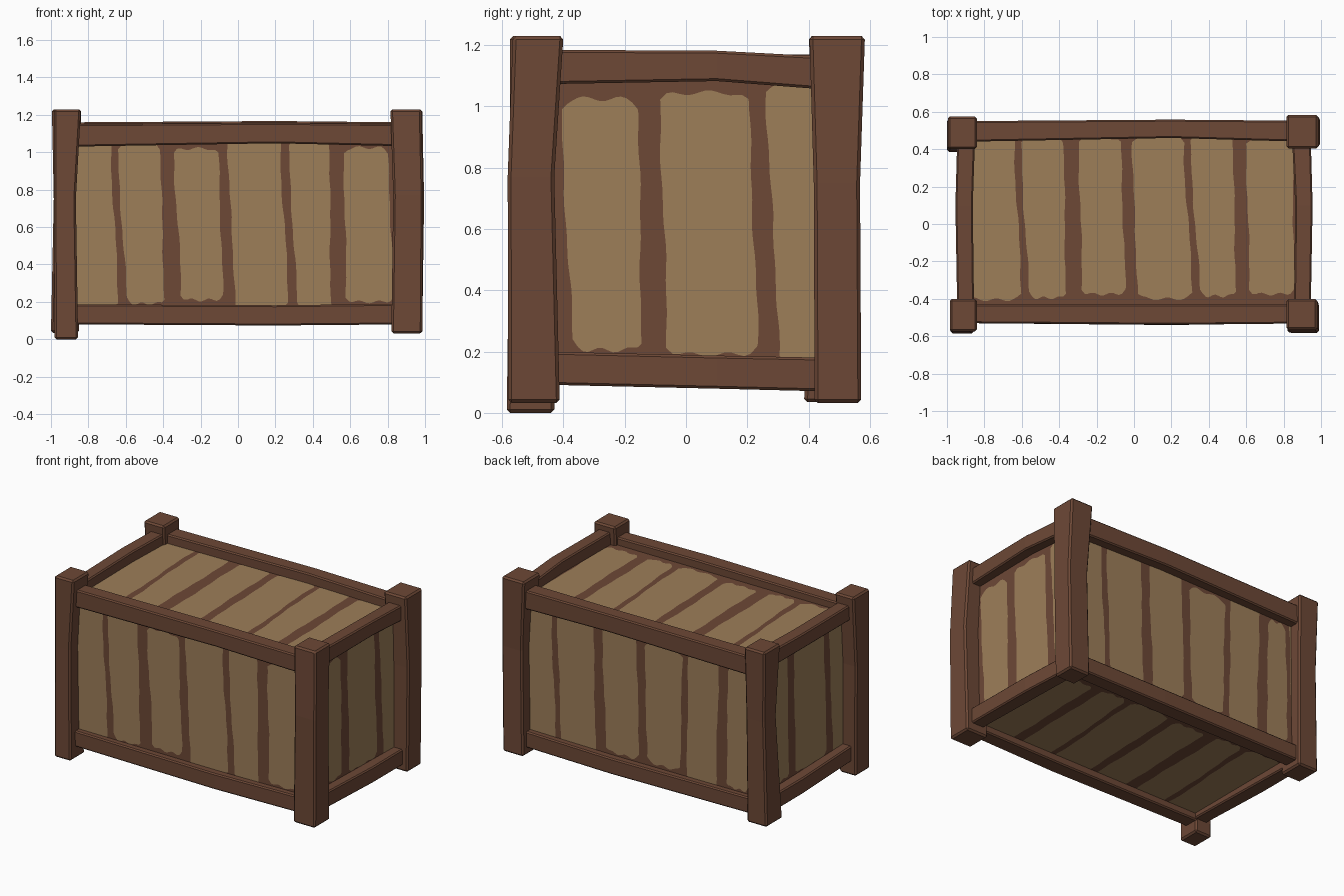
import bpy, bmesh, math
from mathutils import Vector

if "Cube" in bpy.data.objects:
    bpy.data.objects.remove(bpy.data.objects["Cube"])

def material(name, srgb):
    m = bpy.data.materials.new(name)
    m.diffuse_color = [((c / 255 + 0.055) / 1.055) ** 2.4 for c in srgb] + [1]
    m.use_nodes = True
    m.node_tree.nodes["Principled BSDF"].inputs["Base Color"].default_value = m.diffuse_color
    return m

DARK = material("dark brown frame wood", (109, 72, 54))
LIGHT = material("tan plank wood", (157, 126, 89))

def finish(name, bm, mats):
    me = bpy.data.meshes.new(name)
    bm.to_mesh(me)
    bm.free()
    for m in mats:
        me.materials.append(m)
    ob = bpy.data.objects.new(name, me)
    bpy.context.collection.objects.link(ob)
    return ob

def beam(name, axis, stations):
    """Bent square beam: each station is (position, a0, a1, b0, b1) on the other two axes."""
    bm = bmesh.new()
    rings = []
    for t, a0, a1, b0, b1 in stations:
        ring = []
        for a, b in ((a0, b0), (a1, b0), (a1, b1), (a0, b1)):
            co = [a, b]
            co.insert(axis, t)
            ring.append(bm.verts.new(co))
        rings.append(ring)
    for r, s in zip(rings, rings[1:]):
        for i in range(4):
            j = (i + 1) % 4
            bm.faces.new((r[i], r[j], s[j], s[i]))
    bm.faces.new(rings[0])
    bm.faces.new(rings[-1])
    bmesh.ops.recalc_face_normals(bm, faces=bm.faces)
    ob = finish(name, bm, [DARK])
    mod = ob.modifiers.new("worn edges", 'BEVEL')
    mod.width = 0.011 if axis == 2 else 0.008
    mod.segments = 1
    mod.limit_method = 'ANGLE'
    mod.angle_limit = math.radians(40)

# Corner posts, slightly bent
beam("front_right_post", 2, [(.032, .82, .985, -.58, -.412), (.77, .83, .99, -.582, -.43),
                             (1.23, .815, .98, -.565, -.40)])
beam("front_left_post", 2, [(.0, -.98, -.855, -.585, -.43), (.75, -.985, -.867, -.575, -.43),
                            (1.23, -.985, -.84, -.575, -.40)])
beam("back_right_post", 2, [(.032, .83, .985, .42, .572), (.75, .842, .995, .417, .568),
                            (1.23, .815, .985, .403, .584)])
beam("back_left_post", 2, [(.035, -1.0, -.85, .385, .56), (.75, -.985, -.845, .43, .565),
                           (1.23, -.995, -.84, .40, .575)])

# Long rails
for side, s in (("front", -1), ("back", 1)):
    def yy(o, i):
        return sorted((s * o, s * i))
    k = 0.01 if s > 0 else 0
    beam(side + "_top_rail", 0, [
        (-.9, *yy(.53 + k * 2, .43 + k), 1.03, 1.15 + k),
        (.2, *yy(.538 + k * 2, .43 + k * 3), 1.048, 1.157 + k),
        (.9, *yy(.532 + k * 2, .43 + k), 1.032, 1.15 + k)])
    beam(side + "_bottom_rail", 0, [
        (-.9, *yy(.53, .43), .08, .187), (.2, *yy(.54, .43), .074, .182),
        (.9, *yy(.53, .43), .08, .19)])

# Short rails (the left one is lower at its front end)
beam("right_top_rail", 1, [(-.46, .855, .945, 1.073, 1.185), (.1, .862, .955, 1.083, 1.182),
                           (.46, .845, .945, 1.055, 1.163)])
beam("left_top_rail", 1, [(-.46, -.945, -.855, 1.06, 1.165), (.1, -.955, -.862, 1.068, 1.17),
                          (.46, -.945, -.85, 1.062, 1.17)])
for side, s in (("right", 1), ("left", -1)):
    def xx(o, i):
        return sorted((s * o, s * i))
    beam(side + "_bottom_rail", 1, [
        (-.46, *xx(.945, .85), .092, .2), (.1, *xx(.955, .85), .079, .187),
        (.46, *xx(.945, .85), .07, .18)])

def panel(name, place, outward, u0, u1, v0, v1, gaps, ends):
    """Flat wall of planks. gaps: (lo, hi at the top, lo, hi at the bottom); ends: (bottom, top) per plank."""
    bm = bmesh.new()
    SUB, ROWS = 14, 22
    bounds = [(u0, u0)]
    for a, b, c, d in gaps:
        bounds += [(a, c), (b, d)]
    bounds.append((u1, u1))

    def edge(i, v):
        f = (v - v0) / (v1 - v0)
        f = f * f * (3 - 2 * f)
        u = bounds[i][1] + (bounds[i][0] - bounds[i][1]) * f
        if 0 < i < len(bounds) - 1:
            u += .003 * math.sin(v * 11 + i * 2.1) + .002 * math.sin(v * 31 + i)
        return u
    # columns: (boundary, fraction across plank, plank number)
    cols = []
    for p in range(len(bounds) // 2):
        cols += [(2 * p, k / SUB, p) for k in range(SUB + 1)]
    grid = []
    for i, t, p in cols:
        lo, hi = ends[p]
        rnd = .028 * abs(2 * t - 1) ** 7
        lo = max(v0 + .004, lo + rnd + .008 * math.sin(t * 15 + p * 2))
        hi = min(v1 - .004, hi - rnd + .008 * math.sin(t * 13 + p * 3 + 1))
        vs = [v0] + [lo + (hi - lo) * r / ROWS for r in range(ROWS + 1)] + [v1]
        line = []
        for v in vs:
            a, b = edge(i, v), edge(i + 1, v)
            line.append(bm.verts.new(place(a + (b - a) * t, v)))
        grid.append(line)
    for c in range(len(cols) - 1):
        plank = cols[c][2] == cols[c + 1][2]
        for r in range(ROWS + 2):
            f = bm.faces.new((grid[c][r], grid[c + 1][r], grid[c + 1][r + 1], grid[c][r + 1]))
            f.material_index = 1 if plank and 0 < r < ROWS + 1 else 0
            f.normal_update()
            if f.normal.dot(Vector(outward)) < 0:
                f.normal_flip()
    finish(name, bm, [DARK, LIGHT])

X, Y, Z0, Z1 = .884, .49, .125, 1.1
# Front and back planks
front_gaps = [(-.68, -.645, -.64, -.595), (-.415, -.345, -.395, -.30), (-.105, -.055, -.08, -.015),
              (.225, .27, .27, .315), (.49, .565, .495, .58), (.80, .84, .835, .87)]
panel("front_planks", lambda u, v: (u, -Y, v), (0, -1, 0), -X, X, Z0, Z1, front_gaps,
      [(.16, 1.06), (.19, 1.05), (.21, 1.02), (.16, 1.08), (.16, 1.06), (.2, 1.025), (.16, 1.08)])
# the back shows the same boards as the front, in another order
back_gaps = [(-.83, -.80, -.85, -.815), (-.66, -.59, -.65, -.57), (-.36, -.315, -.35, -.30),
             (-.03, .03, -.05, .01), (.29, .355, .26, .34), (.63, .675, .60, .64)]
panel("back_planks", lambda u, v: (u, Y, v), (0, 1, 0), -X, X, Z0, Z1, back_gaps,
      [(.16, 1.08), (.2, 1.02), (.16, 1.06), (.205, 1.02), (.2, 1.06), (.16, 1.08), (.16, 1.06)])
# Side planks
panel("right_planks", lambda u, v: (X, u, v), (1, 0, 0), -Y, Y, Z0, Z1,
      [(-.46, -.41, -.42, -.37), (-.155, -.085, -.145, -.06), (.205, .262, .235, .305)],
      [(.16, 1.08), (.205, 1.025), (.19, 1.045), (.16, 1.08)])
panel("left_planks", lambda u, v: (-X, u, v), (-1, 0, 0), -Y, Y, Z0, Z1,
      [(-.28, -.225, -.32, -.255), (.1, .17, .08, .155), (.415, .46, .375, .42)],
      [(.16, 1.08), (.19, 1.045), (.2, 1.03), (.16, 1.08)])
# Lid and floor planks
lid_gaps = [(-.64, -.605, -.60, -.56), (-.375, -.295, -.365, -.275), (-.07, -.01, -.045, .02),
            (.265, .30, .315, .355), (.53, .60, .545, .62), (.85, .87, .855, .875)]
lid_ends = [(-.405, .47), (-.395, .47), (-.375, .46), (-.40, .47), (-.385, .47), (-.375, .46), (-.4, .47)]
panel("lid_planks", lambda u, v: (u, v, Z1), (0, 0, 1), -X, X, -Y, Y, lid_gaps, lid_ends)
floor_ends = [(a + .03, b) for a, b in lid_ends]
panel("floor_planks", lambda u, v: (u, -v, Z0), (0, 0, -1), -X, X, -Y, Y, lid_gaps, floor_ends)
